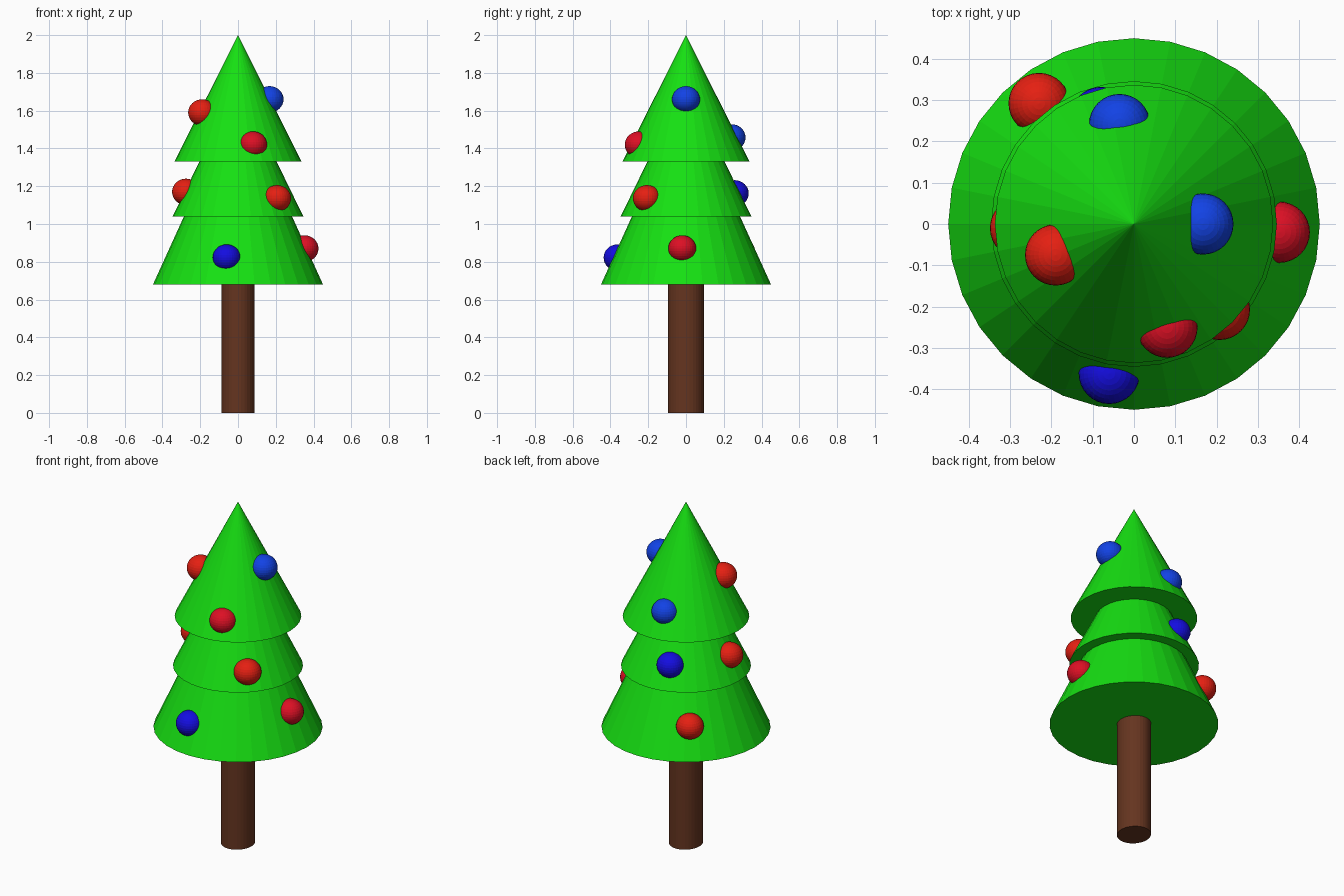
import bpy

if "Cube" in bpy.data.objects:
    bpy.data.objects.remove(bpy.data.objects["Cube"])

def material(name, rgb):
    m = bpy.data.materials.new(name)
    m.diffuse_color = (*rgb, 1)
    m.use_nodes = True
    m.node_tree.nodes["Principled BSDF"].inputs["Base Color"].default_value = m.diffuse_color
    return m

green = material("leaf_green", (0.008, 0.75, 0.006))
brown = material("bark_brown", (0.13, 0.035, 0.014))
scarlet = material("scarlet", (0.78, 0.014, 0.006))
crimson = material("crimson", (0.72, 0.005, 0.018))
azure = material("azure", (0.006, 0.055, 0.78))
navy = material("deep_blue", (0.007, 0.004, 0.75))

def finish(name, mat):
    ob = bpy.context.object
    ob.name = name
    ob.data.materials.append(mat)
    return ob

# Trunk, slightly oval, ending just inside the lowest tier
bpy.ops.mesh.primitive_cylinder_add(vertices=32, radius=1, depth=0.72, location=(0, 0, 0.36))
trunk = finish("trunk", brown)
trunk.scale = (0.088, 0.095, 1)

# Foliage tiers: base height, base radius, tip height
tiers = {"lower": (0.68, 0.45, 1.67), "middle": (1.04, 0.346, 1.75), "upper": (1.33, 0.337, 2.0)}
for name, (base, radius, tip) in tiers.items():
    bpy.ops.mesh.primitive_cone_add(vertices=32, radius1=radius, radius2=0,
                                    depth=tip - base, location=(0, 0, (base + tip) / 2))
    finish(name + "_foliage", green)

# Round ornaments sunk into the foliage
ornaments = [
    ((0.167, 0.0, 1.66), azure),
    ((-0.19, -0.075, 1.59), scarlet),
    ((0.08, -0.25, 1.42), crimson),
    ((-0.035, 0.241, 1.458), azure),
    ((-0.275, -0.01, 1.17), scarlet),
    ((0.207, -0.207, 1.136), scarlet),
    ((-0.08, 0.258, 1.162), navy),
    ((0.352, -0.02, 0.87), crimson),
    ((-0.06, -0.362, 0.822), navy),
    ((-0.23, 0.292, 0.855), scarlet),
]
for i, (pos, mat) in enumerate(ornaments, 1):
    bpy.ops.mesh.primitive_uv_sphere_add(segments=32, ring_count=16, radius=1, location=pos)
    ball = finish(f"ornament_{i}", mat)
    ball.scale = (0.074, 0.074, 0.07)
